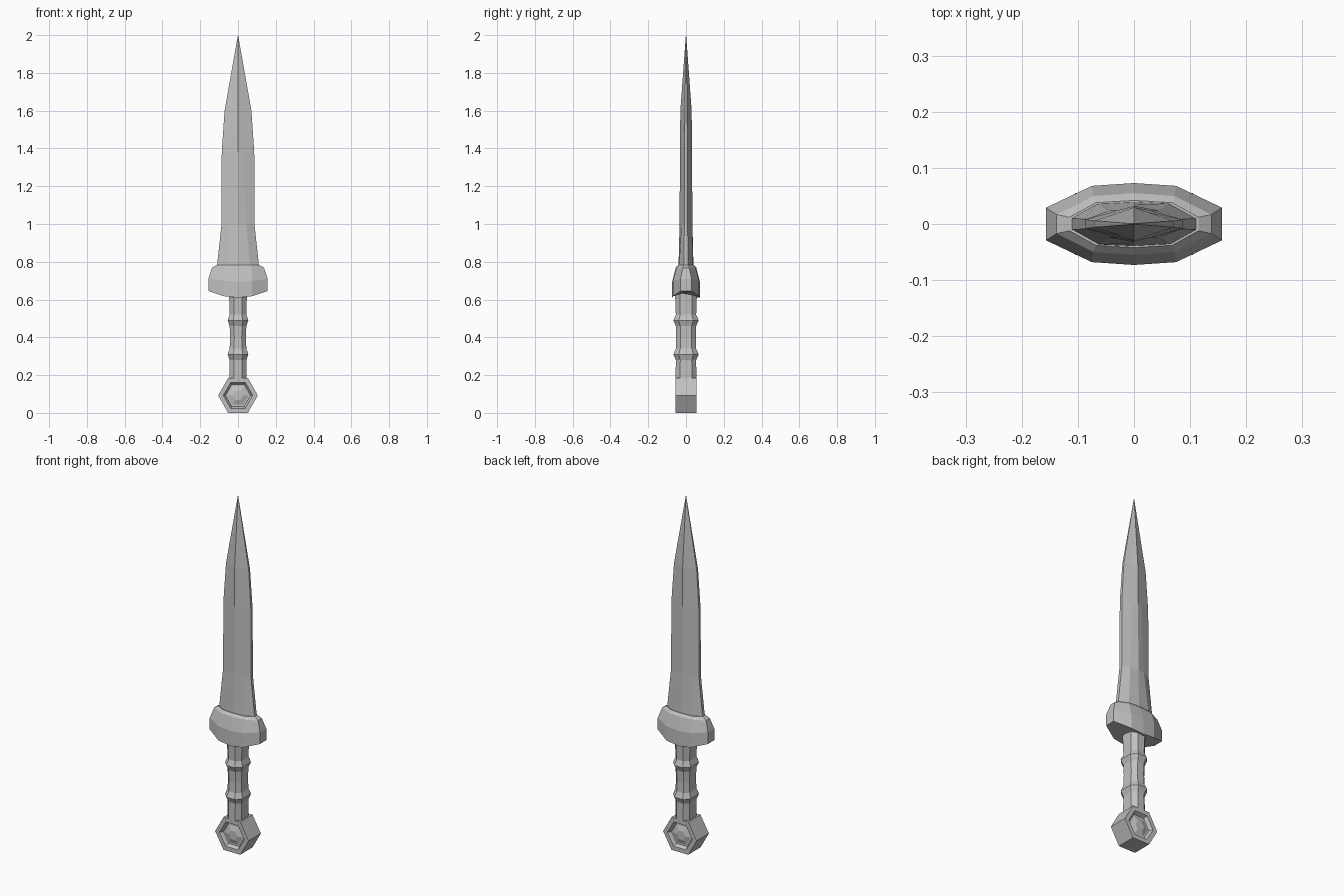
import bpy, bmesh, math

cube = bpy.data.objects.get("Cube")
if cube:
    bpy.data.objects.remove(cube, do_unlink=True)

steel = bpy.data.materials.new("grey steel")
steel.use_nodes = True
grey = (0.53, 0.53, 0.53, 1)
steel.diffuse_color = grey
steel.node_tree.nodes["Principled BSDF"].inputs["Base Color"].default_value = grey


def loft(name, rings):
    """Skin a stack of equal rings and close both ends."""
    bm = bmesh.new()
    loops = [[bm.verts.new(p) for p in ring] for ring in rings]
    n = len(loops[0])
    for a, b in zip(loops, loops[1:]):
        for i in range(n):
            j = (i + 1) % n
            bm.faces.new((a[i], a[j], b[j], b[i]))
    bm.faces.new(loops[0][::-1])
    bm.faces.new(loops[-1])
    bmesh.ops.remove_doubles(bm, verts=bm.verts, dist=0.0001)
    bmesh.ops.recalc_face_normals(bm, faces=bm.faces)
    mesh = bpy.data.meshes.new(name)
    bm.to_mesh(mesh)
    bm.free()
    mesh.materials.append(steel)
    obj = bpy.data.objects.new(name, mesh)
    bpy.context.collection.objects.link(obj)
    return obj


def mirrored(quarter):
    """Complete a ring from the points of its +x +y quarter."""
    half = quarter + [(-x, y, z) for x, y, z in reversed(quarter) if x > 0]
    return half + [(-x, -y, z) for x, y, z in half]


# Blade: flat edge, bevel shoulder and central ridge, drawn to a point
blade = []
for z, width, edge, shoulder, thick, ridge in (
        (0.76, 0.113, 0.010, 0.065, 0.037, 0.040),
        (1.00, 0.087, 0.009, 0.045, 0.024, 0.034),
        (1.38, 0.086, 0.008, 0.030, 0.024, 0.032),
        (1.60, 0.071, 0.006, 0.024, 0.021, 0.030),
        (1.997, 0.001, 0.0005, 0.0005, 0.0008, 0.001)):
    blade.append(mirrored([(width, edge, z), (shoulder, thick, z), (0, ridge, z)]))
blade.append([(0, 0, 2)] * len(blade[0]))
loft("blade", blade)

# Guard: faceted oval collar with a bowed underside
loft("guard", [mirrored(q) for q in (
    [(0.157, 0.029, 0.645), (0.075, 0.068, 0.618), (0, 0.073, 0.61)],
    [(0.157, 0.029, 0.71), (0.075, 0.068, 0.70), (0, 0.073, 0.695)],
    [(0.138, 0.017, 0.768), (0.072, 0.050, 0.768), (0, 0.055, 0.768)],
    [(0.115, 0.012, 0.782), (0.068, 0.038, 0.782), (0, 0.042, 0.782)])])

# Grip: eight-sided shaft with two raised ridges
grip = [(0.17, 1.0), (0.28, 0.98), (0.31, 1.22), (0.34, 0.98),
        (0.40, 0.94), (0.46, 0.98), (0.49, 1.22), (0.52, 0.98), (0.64, 1.06)]
loft("grip", [mirrored([(0.045 * s, 0.031 * s, z), (0.021 * s, 0.055 * s, z)])
              for z, s in grip])

# Pommel: hexagonal block with a recessed, raised boss on each face
face = [(0.105, 0.055), (0.078, 0.055), (0.066, 0.036), (0.056, 0.036), (0.028, 0.046)]
profile = [(r, -y) for r, y in reversed(face)] + face
loft("pommel", [[(r * math.cos(k * math.pi / 3), y,
                  0.0925 + r * math.sin(k * math.pi / 3) * 1.015)
                 for k in range(6)] for r, y in profile])
